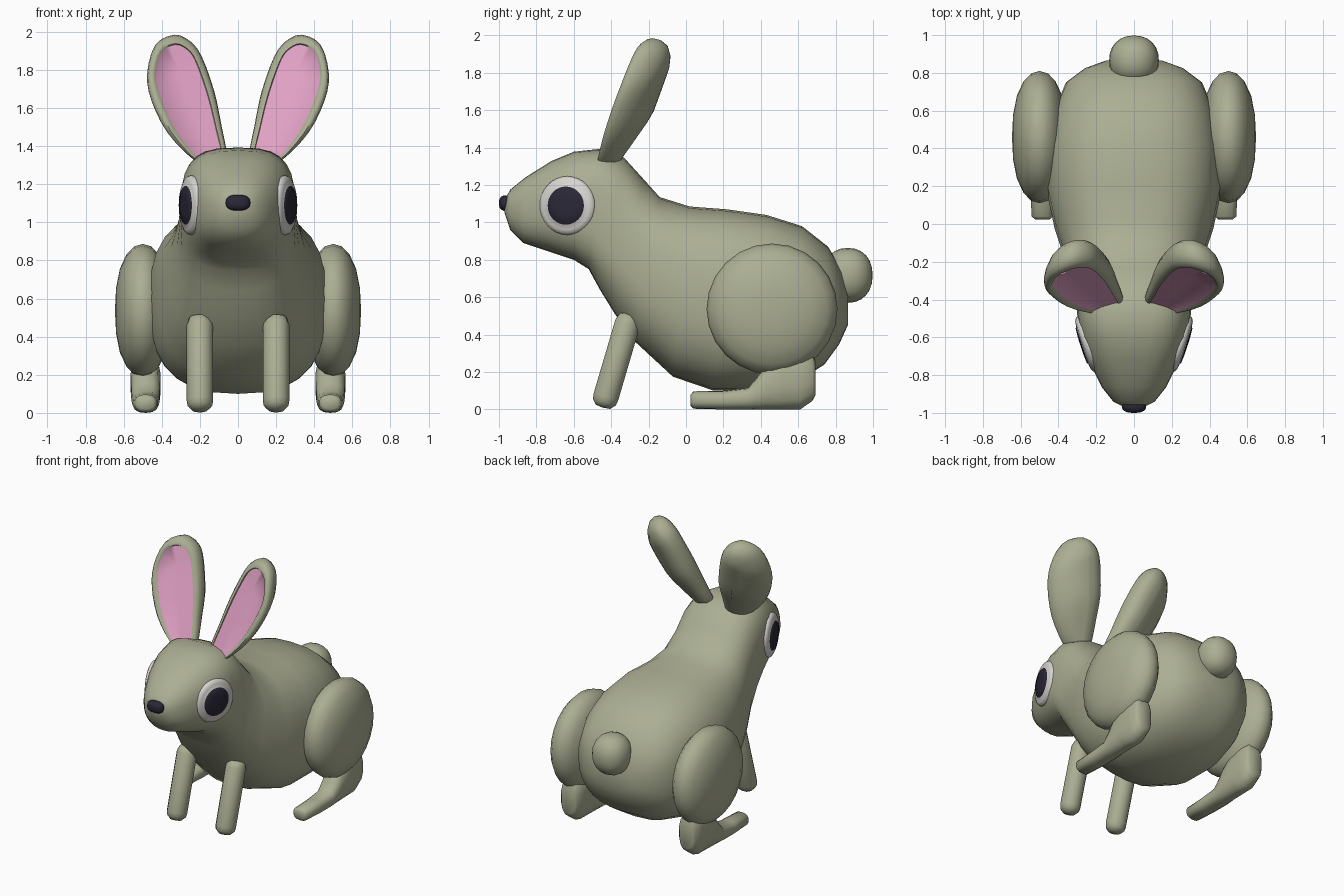
import bpy, bmesh, math
from mathutils import Vector

if "Cube" in bpy.data.objects:
    bpy.data.objects.remove(bpy.data.objects["Cube"])


def material(name, rgb):
    m = bpy.data.materials.new(name)
    m.diffuse_color = (*rgb, 1)
    m.use_nodes = True
    m.node_tree.nodes["Principled BSDF"].inputs["Base Color"].default_value = m.diffuse_color
    return m


FUR = material("sage_fur", (0.41, 0.426, 0.293))
PINK = material("ear_pink", (0.745, 0.352, 0.552))
WHITE = material("eye_white", (0.68, 0.665, 0.63))
DARK = material("dark_navy", (0.023, 0.021, 0.037))


def loft(name, rings, mats, band_mats=None, angle=50):
    """Skin closed rings of equal size; a ring may shrink to nothing. Ends are capped."""
    bm = bmesh.new()
    vr = [[bm.verts.new(p) for p in r] for r in rings]
    n = len(rings[0])
    for k in range(len(vr) - 1):
        for i in range(n):
            j = (i + 1) % n
            f = bm.faces.new((vr[k][i], vr[k][j], vr[k + 1][j], vr[k + 1][i]))
            f.material_index = band_mats[k] if band_mats else 0
    caps = (bm.faces.new(vr[0]), bm.faces.new(vr[-1]))
    if band_mats:
        caps[0].material_index, caps[1].material_index = band_mats[0], band_mats[-1]
    bmesh.ops.remove_doubles(bm, verts=bm.verts, dist=1e-5)
    bmesh.ops.recalc_face_normals(bm, faces=bm.faces)
    me = bpy.data.meshes.new(name)
    bm.to_mesh(me)
    bm.free()
    ob = bpy.data.objects.new(name, me)
    bpy.context.collection.objects.link(ob)
    for m in mats:
        me.materials.append(m)
    bpy.ops.object.select_all(action='DESELECT')
    ob.select_set(True)
    bpy.context.view_layer.objects.active = ob
    bpy.ops.object.shade_smooth_by_angle(angle=math.radians(angle))
    return ob


def section(top, bottom, w, cx=0, n=24, e=2.5):
    """Rounded cross-section between a top and a bottom (y, z) point."""
    t, b = Vector((cx, *top)), Vector((cx, *bottom))
    mid, half = (t + b) / 2, (t - b) / 2
    pts = []
    for i in range(n):
        a = 2 * math.pi * i / n
        c, s = math.cos(a), math.sin(a)
        pts.append(mid + half * math.copysign(abs(c) ** (2 / e), c)
                   + Vector((w * math.copysign(abs(s) ** (2 / e), s), 0, 0)))
    return pts


def lathe(name, profile, centre, axis, mats, band_mats=None, n=24):
    """Turn (height, radius) points around an axis through centre."""
    rot = Vector(axis).to_track_quat('Z', 'Y').to_matrix()
    c = Vector(centre)
    rings = [[c + rot @ Vector((max(r, 1e-7) * math.cos(2 * math.pi * i / n),
                                max(r, 1e-7) * math.sin(2 * math.pi * i / n), h))
              for i in range(n)] for h, r in profile]
    return loft(name, rings, mats, band_mats)


# Body and head: one skin from muzzle to rump (top, bottom, half width, squareness)
loft("body", [section(t, b, w, 0, 28, e) for t, b, w, e in (
    ((-0.97, 1.12), (-0.97, 1.05), 0.05, 2.3),
    ((-0.94, 1.175), (-0.94, 0.96), 0.11, 2.3),
    ((-0.86, 1.24), (-0.87, 0.89), 0.17, 2.4),
    ((-0.72, 1.328), (-0.75, 0.85), 0.235, 2.5),
    ((-0.60, 1.378), (-0.60, 0.80), 0.28, 2.7),
    ((-0.46, 1.393), (-0.52, 0.75), 0.30, 3.0),
    ((-0.33, 1.345), (-0.46, 0.64), 0.305, 2.8),
    ((-0.23, 1.235), (-0.38, 0.51), 0.32, 2.6),
    ((-0.14, 1.135), (-0.27, 0.36), 0.36, 2.5),
    ((0.02, 1.085), (-0.07, 0.175), 0.42, 2.5),
    ((0.22, 1.07), (0.15, 0.10), 0.465, 2.6),
    ((0.43, 1.04), (0.40, 0.10), 0.465, 2.6),
    ((0.62, 0.98), (0.60, 0.15), 0.42, 2.6),
    ((0.76, 0.87), (0.74, 0.24), 0.36, 2.5),
    ((0.83, 0.75), (0.82, 0.35), 0.26, 2.4),
    ((0.865, 0.62), (0.865, 0.45), 0.15, 2.3))], [FUR])


def ball(name, centre, radii, mat, e=2.0):
    """Squashed ball lofted along y."""
    x, y, z = centre
    rings = []
    for k in range(13):
        a = math.pi * k / 12
        c, s = math.cos(a), max(math.sin(a), 1e-7)
        yy = y - radii[1] * math.copysign(abs(c) ** (2 / e), c)
        s = s ** (2 / e)
        rings.append(section((yy, z + radii[2] * s), (yy, z - radii[2] * s),
                             radii[0] * s, x, 20, e))
    return loft(name, rings, [mat])


ball("tail", (0, 0.865, 0.717), (0.132, 0.133, 0.147), FUR, 2.2)
ball("nose", (0, -0.96, 1.103), (0.065, 0.04, 0.042), DARK, 2.6)

# Ear outline in (x, z), smoothed into a closed curve
EAR = [(0.06, 1.33), (0.085, 1.50), (0.125, 1.69), (0.19, 1.87), (0.25, 1.95), (0.335, 1.985),
       (0.435, 1.93), (0.477, 1.78), (0.455, 1.64), (0.37, 1.47), (0.235, 1.33), (0.15, 1.30)]


def smooth_closed(pts, steps=3):
    p = [Vector(q) for q in pts]
    n, out = len(p), []
    for i in range(n):
        a, b, c, d = p[i - 1], p[i], p[(i + 1) % n], p[(i + 2) % n]
        for k in range(steps):
            t = k / steps
            out.append(0.5 * (2 * b + (c - a) * t + (2 * a - 5 * b + 4 * c - d) * t * t
                              + (3 * b - a - 3 * c + d) * t ** 3))
    return out


def ear_ring(side, scale, depth):
    """Outline shrunk towards the ear's centre line and pushed back; ear turns inwards."""
    a, b = Vector((0.145, 1.32)), Vector((0.315, 1.80))
    ax, ring = b - a, []
    for p in smooth_closed(EAR):
        t = min(1, max(0, (p - a).dot(ax) / ax.length_squared))
        c = a + ax * t
        q = c + (p - c) * scale
        y = -0.45 + (q.y - 1.35) * 0.36 - 0.27 * (q.x - c.x)
        ring.append((side * q.x, y + depth * (0.55 + 0.45 * min(1, t * 2)), q.y))
    return ring


# Paired parts
for side, label in ((1, "left"), (-1, "right")):
    # Ear: pink inner face, rim, then rounded back
    loft("ear_" + label, [ear_ring(side, s, d) for s, d in (
        (0.02, 0.014), (0.72, 0.012), (0.75, 0.003), (0.88, 0.003), (0.97, 0.022),
        (1.0, 0.05), (0.95, 0.09), (0.80, 0.135), (0.55, 0.165), (0.28, 0.18), (0.02, 0.185))],
        [FUR, PINK], [1] + [0] * 9, 60)

    # Eye: white ring with a dark pupil disc
    lathe("eye_" + label,
          [(-0.06, 0.14), (-0.004, 0.157), (0.012, 0.15), (0.022, 0.13), (0.025, 0.102),
           (0.031, 0.097), (0.034, 0.05), (0.035, 0)],
          (side * 0.25, -0.635, 1.09), (side * 0.95, -0.31, 0),
          [WHITE, DARK], [0, 0, 0, 0, 1, 1, 1], 32)

    # Haunch: thick rounded disc
    half = [(0.146, 0), (0.14, 0.12), (0.12, 0.22), (0.085, 0.295), (0.045, 0.337)]
    lathe("haunch_" + label,
          [(-h, r) for h, r in half] + [(0, 0.35)] + half[::-1],
          (side * 0.5, 0.46, 0.537), (1, 0, 0), [FUR])

    # Hind foot with ankle: (y, bottom, top, half width)
    loft("hind_foot_" + label, [section((y, zt), (y, zb), w, side * 0.485, 14)
                                for y, zb, zt, w in (
        (0.025, 0.02, 0.08, 0.04), (0.04, 0.004, 0.097, 0.058), (0.20, 0, 0.10, 0.066),
        (0.33, 0, 0.115, 0.07), (0.37, 0, 0.16, 0.074), (0.43, 0, 0.24, 0.078),
        (0.52, 0, 0.32, 0.08), (0.61, 0, 0.33, 0.078), (0.675, 0.045, 0.31, 0.07),
        (0.692, 0.075, 0.26, 0.055))],
        [FUR])

    # Front leg: slanted rod with rounded ends
    foot, top = Vector((side * 0.2, -0.445, 0.01)), Vector((side * 0.2, -0.295, 0.52))
    length = (top - foot).length
    lathe("front_leg_" + label,
          [(0, 0), (0.004, 0.04), (0.03, 0.065), (0.06, 0.07), (length - 0.06, 0.07),
           (length - 0.02, 0.055), (length, 0)],
          foot, top - foot, [FUR], n=14)
